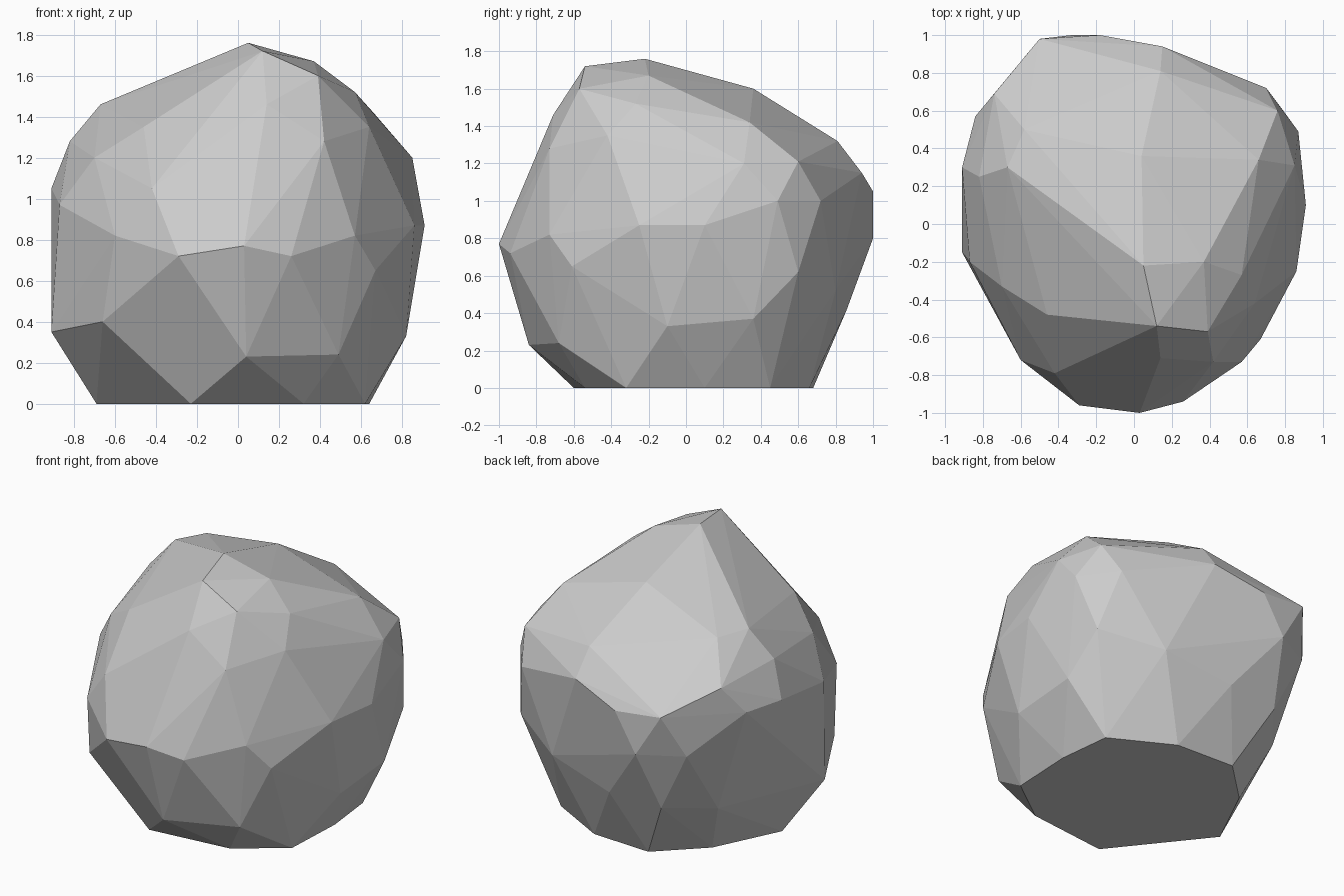
import bpy
import bmesh

# Flat underside outline (x, y at ground level)
base = [(-0.69, -0.02), (-0.23, -0.60), (0.32, -0.54), (0.62, -0.32),
        (0.64, 0.10), (0.60, 0.45), (0.21, 0.66), (-0.20, 0.68), (-0.48, 0.41)]

# Chipped corners of the boulder, grouped by height
corners = [
    # lower band
    (0.04, -0.84, 0.23), (0.49, -0.68, 0.24), (0.82, -0.10, 0.33),
    (0.82, 0.36, 0.37), (0.79, 0.60, 0.62), (0.42, 0.80, 0.52),
    (-0.04, 0.86, 0.42), (-0.40, 0.83, 0.40), (-0.62, 0.55, 0.35),
    (-0.91, -0.15, 0.35), (-0.66, -0.61, 0.40),
    # widest band
    (0.03, -1.00, 0.77), (0.26, -0.94, 0.72), (0.57, -0.73, 0.82),
    (0.67, -0.61, 0.65), (0.86, -0.25, 0.87), (0.91, 0.10, 0.87),
    (0.87, 0.49, 1.00), (0.70, 0.72, 1.00), (0.15, 0.94, 1.15),
    (-0.33, 1.00, 0.80), (-0.18, 1.00, 1.05), (-0.50, 0.98, 1.08),
    (-0.60, 0.85, 0.80), (-0.84, 0.57, 1.05), (-0.91, 0.30, 1.05),
    (-0.87, -0.20, 0.97), (-0.60, -0.72, 0.82), (-0.29, -0.96, 0.72),
    # shoulder
    (0.42, -0.73, 1.28), (0.64, -0.42, 1.35), (0.85, 0.31, 1.20),
    (0.76, 0.60, 1.21), (0.14, 0.81, 1.32), (-0.74, 0.69, 1.23),
    (-0.82, 0.25, 1.28), (-0.70, -0.33, 1.20), (-0.46, -0.48, 1.35),
    (-0.42, -0.79, 1.05),
    # crown
    (0.14, -0.71, 1.46), (0.39, -0.57, 1.60), (0.12, -0.54, 1.72),
    (0.05, -0.22, 1.76), (0.57, -0.27, 1.52), (0.37, -0.20, 1.67),
    (0.04, 0.36, 1.60), (0.66, 0.34, 1.42), (-0.67, 0.30, 1.46),
    (-0.58, 0.50, 1.45),
]

# Boulder: faceted shell wrapped around the corners
bm = bmesh.new()
for x, y in base:
    bm.verts.new((x, y, 0.0))
for p in corners:
    bm.verts.new(p)
bmesh.ops.convex_hull(bm, input=bm.verts[:])
loose = [v for v in bm.verts if not v.link_faces]
bmesh.ops.delete(bm, geom=loose, context='VERTS')
# Merge the coplanar underside triangles into one face
bmesh.ops.dissolve_limit(bm, angle_limit=0.02, verts=bm.verts[:], edges=bm.edges[:])
bmesh.ops.recalc_face_normals(bm, faces=bm.faces[:])

mesh = bpy.data.meshes.new("boulder")
bm.to_mesh(mesh)
bm.free()
boulder = bpy.data.objects.new("boulder", mesh)
bpy.context.collection.objects.link(boulder)
